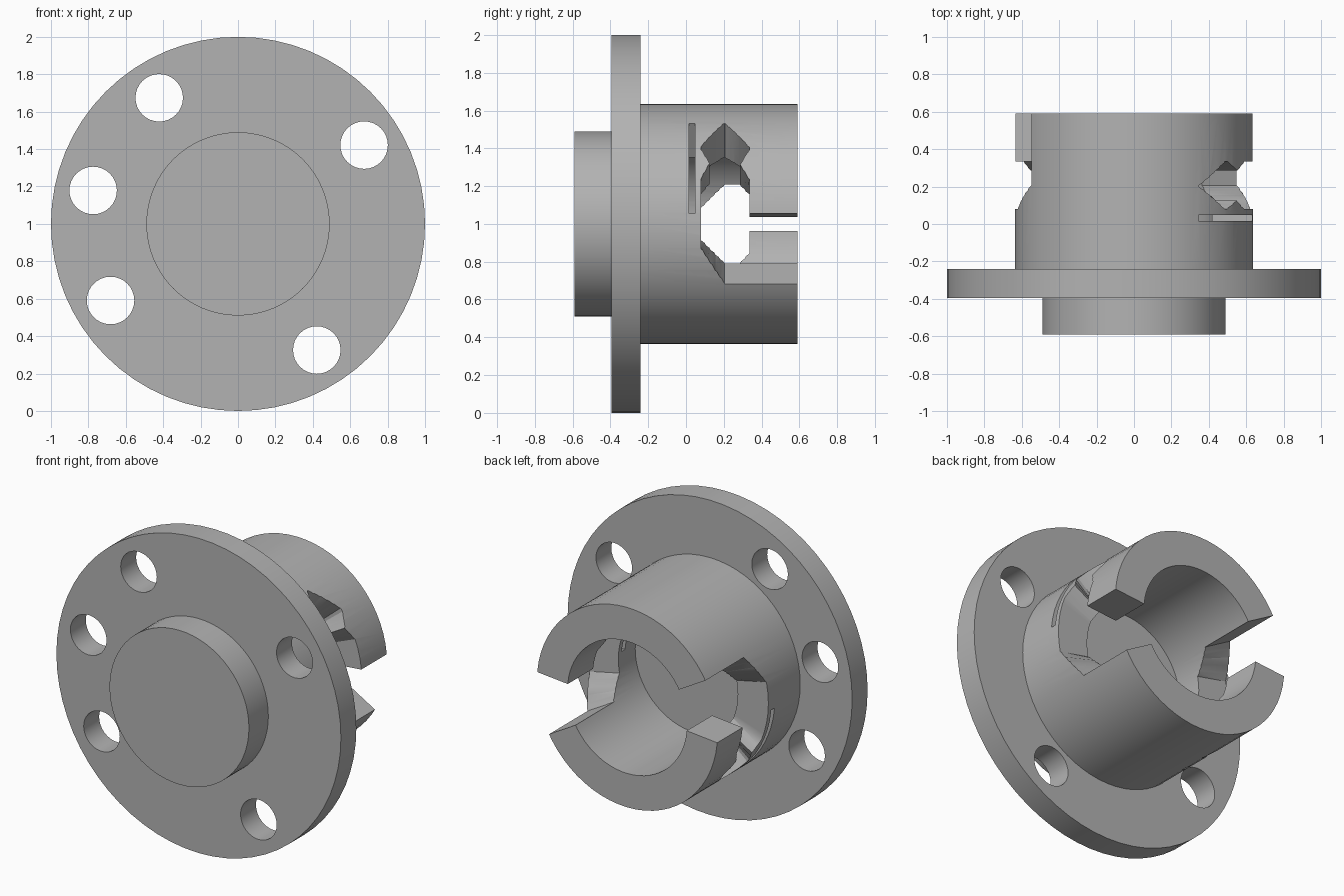
import bpy, bmesh, math
from mathutils import Matrix

cube = bpy.data.objects.get("Cube")
if cube:
    bpy.data.objects.remove(cube, do_unlink=True)

metal = bpy.data.materials.new("plain grey")
metal.use_nodes = True
grey = (0.45, 0.45, 0.45, 1)
metal.diffuse_color = grey
metal.node_tree.nodes["Principled BSDF"].inputs["Base Color"].default_value = grey


def add_object(name, bm):
    bmesh.ops.recalc_face_normals(bm, faces=bm.faces)
    mesh = bpy.data.meshes.new(name)
    bm.to_mesh(mesh)
    bm.free()
    mesh.materials.append(metal)
    obj = bpy.data.objects.new(name, mesh)
    bpy.context.collection.objects.link(obj)
    return obj


def disc(name, radius, y0, y1, x=0, z=1, sides=64):
    """Closed cylinder running along y."""
    bm = bmesh.new()
    place = Matrix.Translation((x, (y0 + y1) / 2, z)) @ Matrix.Rotation(math.pi / 2, 4, "X")
    bmesh.ops.create_cone(bm, cap_ends=True, segments=sides, radius1=radius,
                          radius2=radius, depth=y1 - y0, matrix=place)
    return add_object(name, bm)


def wall_cutter(name, profile, turn):
    """Radial cutter swept round the sleeve; profile holds (degrees, y low, y high)."""
    stations = [profile[0]]
    for a, b in zip(profile, profile[1:]):
        steps = max(1, math.ceil((b[0] - a[0]) / 4))
        for i in range(1, steps + 1):
            stations.append([p + (q - p) * i / steps for p, q in zip(a, b)])
    bm = bmesh.new()
    rings = []
    for deg, low, high in stations:
        t = math.radians(deg + turn)
        rings.append([bm.verts.new((r * math.cos(t), y, 1 + r * math.sin(t)))
                      for r, y in ((0.3, low), (0.8, low), (0.8, high), (0.3, high))])
    for a, b in zip(rings, rings[1:]):
        for i in range(4):
            j = (i + 1) % 4
            bm.faces.new((a[i], a[j], b[j], b[i]))
    bm.faces.new(rings[0])
    bm.faces.new(rings[-1])
    return add_object(name, bm)


def cut(obj, cutters):
    bpy.context.view_layer.objects.active = obj
    for tool in cutters:
        mod = obj.modifiers.new("cut", "BOOLEAN")
        mod.operation = "DIFFERENCE"
        mod.solver = "EXACT"
        mod.object = tool
        bpy.ops.object.modifier_apply(modifier=mod.name)
        bpy.data.objects.remove(tool, do_unlink=True)


# Flange with five bolt holes
flange = disc("flange", 1.0, -0.395, -0.24)
cut(flange, [disc("hole_cutter", 0.127, -0.6, 0, 0.795 * math.cos(math.radians(a)),
                  1 + 0.795 * math.sin(math.radians(a)), 32)
             for a in (32, 122, 167, 211, 302)])

# Front boss
boss = disc("front_boss", 0.49, -0.59, -0.395)

# Sleeve with blind bore, two locking slots and two thin spring slits
slot = [(-30, 0.205, 0.7), (-12, 0.08, 0.7), (5, 0.08, 0.7), (5.05, 0.08, 0.335),
        (22, 0.08, 0.335), (30, 0.125, 0.285), (38, 0.08, 0.335),
        (40, 0.08, 0.335), (57, 0.204, 0.206)]
slit = [(5, 0.015, 0.048), (57, 0.015, 0.048)]
sleeve = disc("sleeve", 0.635, -0.24, 0.59)
cutters = [disc("bore_cutter", 0.42, -0.09, 0.8)]
for turn in (0, 180):
    cutters += [wall_cutter("slot_cutter", slot, turn)]
cut(sleeve, cutters)
# The slits pass only through the wall into the bore
cut(sleeve, [wall_cutter("slit_cutter", slit, turn) for turn in (0, 180)])

# Smooth round walls, crisp rims
for obj in (flange, boss, sleeve):
    bpy.ops.object.select_all(action="DESELECT")
    obj.select_set(True)
    bpy.context.view_layer.objects.active = obj
    bpy.ops.object.shade_smooth_by_angle(angle=math.radians(25))
